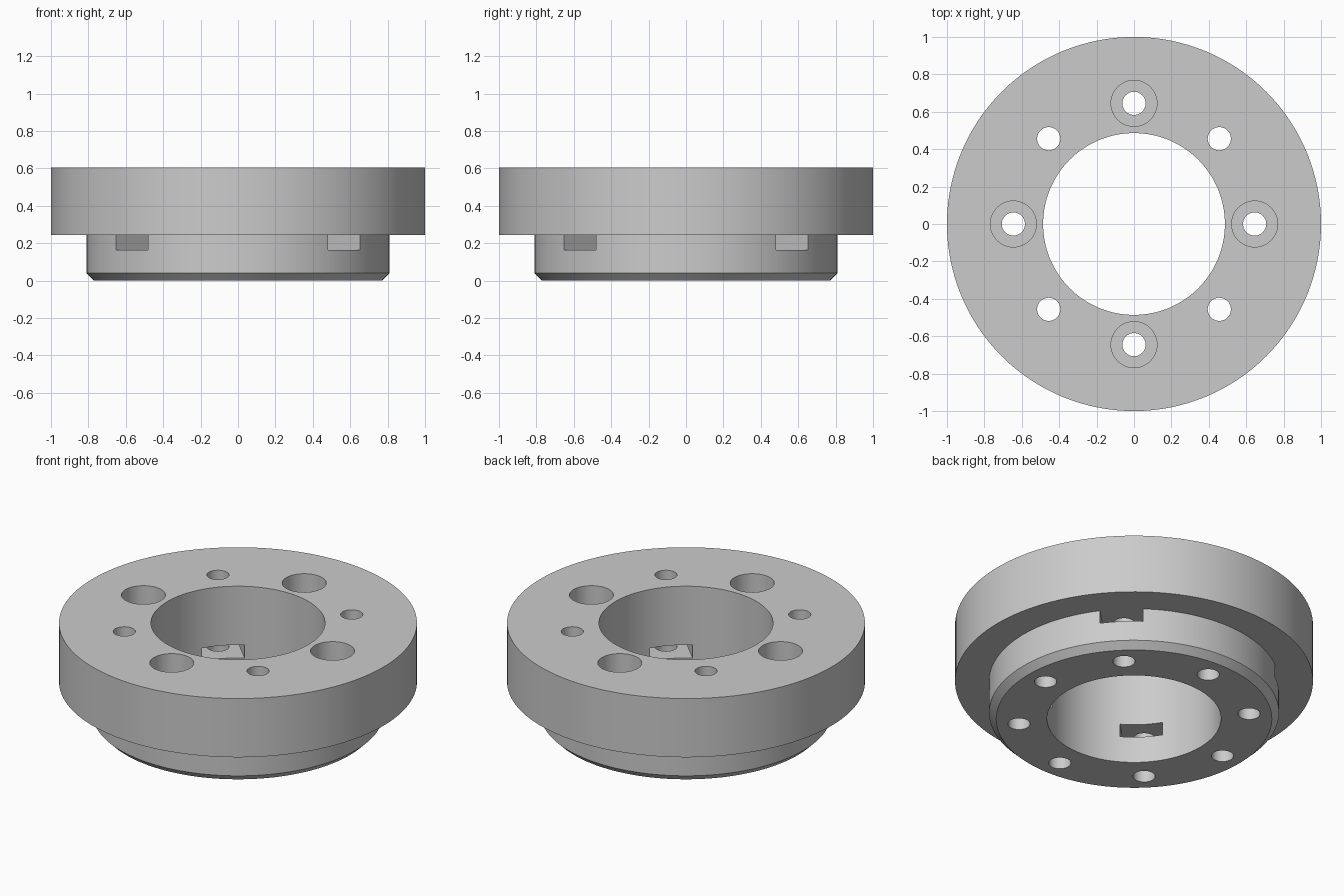
import bpy
import bmesh
from math import cos, sin, pi, radians
from mathutils import Matrix

cube = bpy.data.objects.get("Cube")
if cube:
    bpy.data.objects.remove(cube, do_unlink=True)

HEIGHT, FLANGE_Z = 0.605, 0.243
BOLT_R, HOLE_R = 0.645, 0.062
SEGMENTS = 128

grey = bpy.data.materials.new("machined grey")
grey.use_nodes = True
grey.diffuse_color = (0.6, 0.6, 0.6, 1)
grey.node_tree.nodes["Principled BSDF"].inputs["Base Color"].default_value = (0.6, 0.6, 0.6, 1)


def make_object(name, bm):
    bmesh.ops.recalc_face_normals(bm, faces=bm.faces)
    mesh = bpy.data.meshes.new(name)
    bm.to_mesh(mesh)
    bm.free()
    mesh.materials.append(grey)
    obj = bpy.data.objects.new(name, mesh)
    bpy.context.collection.objects.link(obj)
    return obj


def lathe(name, profile):
    """Revolve a closed (radius, z) profile about the z axis."""
    bm = bmesh.new()
    rings = []
    for i in range(SEGMENTS):
        a = 2 * pi * i / SEGMENTS
        rings.append([bm.verts.new((r * cos(a), r * sin(a), z)) for r, z in profile])
    n = len(profile)
    for i in range(SEGMENTS):
        p, q = rings[i], rings[(i + 1) % SEGMENTS]
        for j in range(n):
            k = (j + 1) % n
            bm.faces.new((p[j], q[j], q[k], p[k]))
    return make_object(name, bm)


def cylinder_cutter(angle, radius, z0, z1):
    bm = bmesh.new()
    place = Matrix.Translation((BOLT_R * cos(angle), BOLT_R * sin(angle), (z0 + z1) / 2))
    bmesh.ops.create_cone(bm, cap_ends=True, segments=48, radius1=radius,
                          radius2=radius, depth=z1 - z0, matrix=place)
    return make_object("hole_cutter", bm)


def slot_cutter(angle):
    bm = bmesh.new()
    z0, z1 = 0.163, FLANGE_Z
    place = (Matrix.Rotation(angle, 4, "Z")
             @ Matrix.Translation((BOLT_R, 0, (z0 + z1) / 2))
             @ Matrix.Diagonal((0.5, 0.24, z1 - z0, 1)))
    bmesh.ops.create_cube(bm, size=1, matrix=place)
    return make_object("slot_cutter", bm)


def cut(target, cutter):
    cutter.hide_render = True
    mod = target.modifiers.new("cut", "BOOLEAN")
    mod.operation = "DIFFERENCE"
    mod.solver = "EXACT"
    mod.object = cutter
    bpy.ops.object.modifier_apply(modifier=mod.name)
    bpy.data.objects.remove(cutter, do_unlink=True)


# Stepped ring with a straight bore, wide flange and chamfered spigot
ring = lathe("flanged_ring", [
    (0.486, 0), (0.77, 0), (0.81, 0.04), (0.81, FLANGE_Z),
    (1, FLANGE_Z), (1, HEIGHT), (0.486, HEIGHT)])
bpy.context.view_layer.objects.active = ring
ring.select_set(True)

# Radial vent slots under the flange, on the diagonals
for i in range(4):
    cut(ring, slot_cutter(radians(45 + 90 * i)))

# Eight through holes, every other one counterbored from the top
for i in range(8):
    angle = radians(45 * i)
    cut(ring, cylinder_cutter(angle, HOLE_R, -0.1, HEIGHT + 0.1))
    if i % 2 == 0:
        cut(ring, cylinder_cutter(angle, 0.123, HEIGHT - 0.2, HEIGHT + 0.1))

bpy.ops.object.shade_smooth_by_angle(angle=radians(30))
